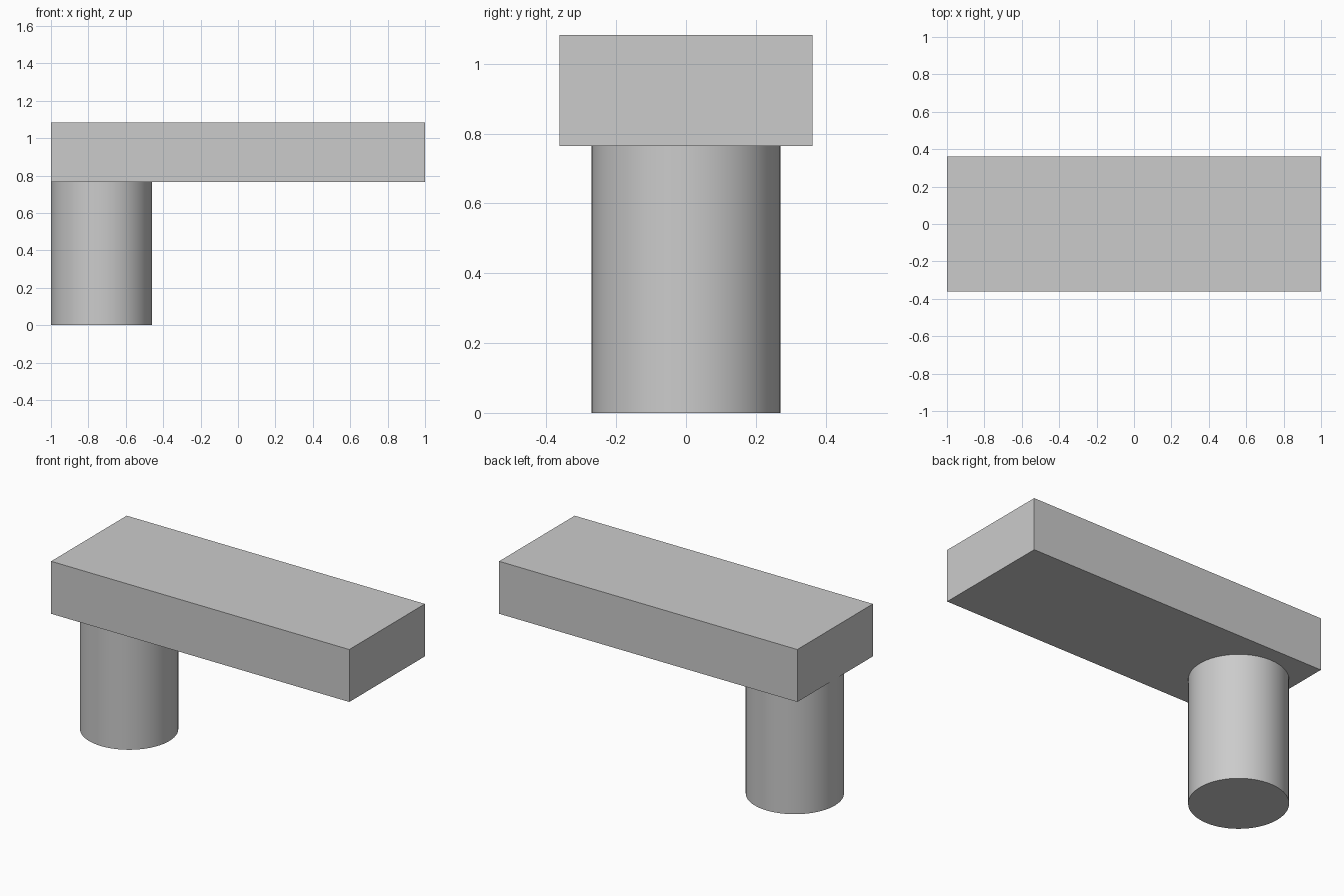
import bpy
import math

# Remove the default cube
cube = bpy.data.objects.get("Cube")
if cube:
    bpy.data.objects.remove(cube, do_unlink=True)

# Single grey finish
GREY = (0.6, 0.6, 0.6, 1.0)
grey = bpy.data.materials.new("light grey")
grey.use_nodes = True
grey.diffuse_color = GREY
grey.node_tree.nodes["Principled BSDF"].inputs["Base Color"].default_value = GREY

LENGTH, DEPTH = 2.0, 0.724
RADIUS = 0.27
LEG_TOP, TOP = 0.765, 1.083


def finish(name):
    """Name the new part, bake its scale and give it the grey finish."""
    part = bpy.context.object
    part.name = part.data.name = name
    bpy.ops.object.transform_apply(location=False, rotation=False, scale=True)
    part.data.materials.append(grey)
    return part


# Slab lying across the top
bpy.ops.mesh.primitive_cube_add(size=1, location=(0, 0, (LEG_TOP + TOP) / 2))
bpy.context.object.scale = (LENGTH, DEPTH, TOP - LEG_TOP)
finish("slab")

# Round column flush with the right end of the slab
bpy.ops.mesh.primitive_cylinder_add(
    vertices=64, radius=RADIUS, depth=LEG_TOP,
    location=(RADIUS - LENGTH / 2, 0, LEG_TOP / 2))
finish("column")
bpy.ops.object.shade_smooth_by_angle(angle=math.radians(30))
